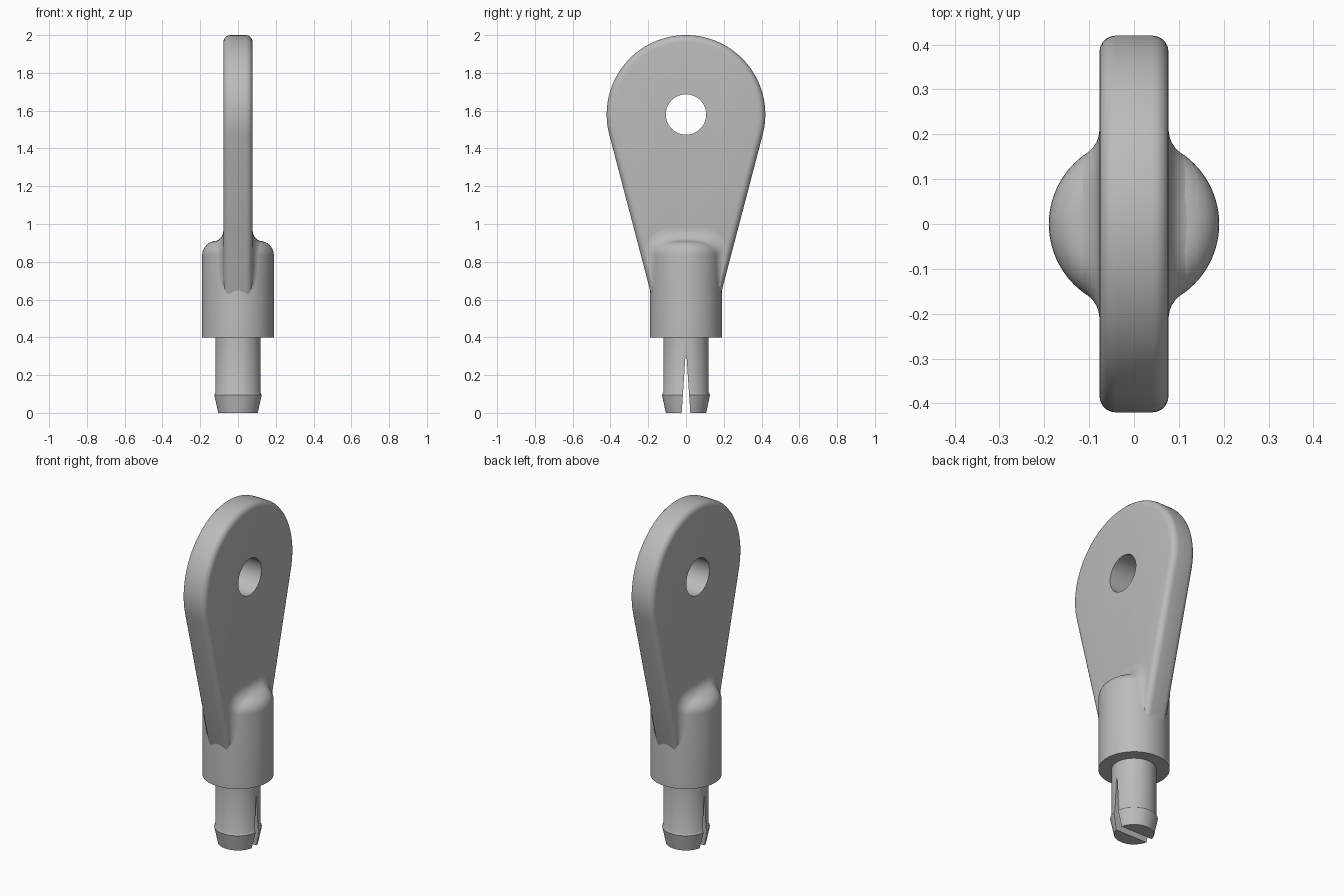
import bpy, bmesh
from math import sin, cos, pi, sqrt, radians

cube = bpy.data.objects.get("Cube")
if cube:
    bpy.data.objects.remove(cube, do_unlink=True)

grey = bpy.data.materials.new("plain grey")
grey.use_nodes = True
grey.diffuse_color = (0.5, 0.5, 0.5, 1)
grey.node_tree.nodes["Principled BSDF"].inputs["Base Color"].default_value = (0.5, 0.5, 0.5, 1)

HALF = 0.077                    # half thickness of the paddle
R_HEAD, Z_HEAD = 0.42, 1.58     # round head
R_COL, Z_COL, ROUND = 0.19, 0.91, 0.075
TAPER = radians(14.7)


def make(name, verts, faces):
    mesh = bpy.data.meshes.new(name)
    mesh.from_pydata(verts, [], faces)
    bm = bmesh.new()
    bm.from_mesh(mesh)
    bmesh.ops.remove_doubles(bm, verts=bm.verts, dist=1e-5)
    bmesh.ops.recalc_face_normals(bm, faces=bm.faces)
    bm.to_mesh(mesh)
    bm.free()
    mesh.materials.append(grey)
    obj = bpy.data.objects.new(name, mesh)
    bpy.context.collection.objects.link(obj)
    return obj


def prism(name, outline, half):
    """Extrude a (y, z) outline along x."""
    n = len(outline)
    verts = [(x, y, z) for x in (-half, half) for y, z in outline]
    faces = [tuple(range(n)), tuple(range(n, 2 * n))]
    faces += [(i, (i + 1) % n, n + (i + 1) % n, n + i) for i in range(n)]
    return make(name, verts, faces)


def lathe(name, profile, n=64):
    """Spin an (r, z) profile about z, with flat end caps."""
    verts = [(r * cos(2 * pi * i / n), r * sin(2 * pi * i / n), z)
             for r, z in profile for i in range(n)]
    faces = [(k * n + i, k * n + (i + 1) % n, (k + 1) * n + (i + 1) % n, (k + 1) * n + i)
             for k in range(len(profile) - 1) for i in range(n)]
    last = (len(profile) - 1) * n
    faces += [tuple(range(n)), tuple(range(last, last + n))]
    return make(name, verts, faces)


def cut(obj, cutter):
    mod = obj.modifiers.new("cut", 'BOOLEAN')
    mod.operation = 'DIFFERENCE'
    mod.solver = 'EXACT'
    mod.object = cutter
    cutter.hide_render = True
    cutter.hide_set(True)


def smooth(obj, angle=35):
    bpy.ops.object.select_all(action='DESELECT')
    obj.select_set(True)
    bpy.context.view_layer.objects.active = obj
    bpy.ops.object.shade_smooth_by_angle(angle=radians(angle))


def apply_all(obj):
    bpy.ops.object.select_all(action='DESELECT')
    obj.select_set(True)
    bpy.context.view_layer.objects.active = obj
    for mod in list(obj.modifiers):
        bpy.ops.object.modifier_apply(modifier=mod.name)


def paddle_width(z):
    """Half width of the tapering part of the paddle."""
    return R_HEAD / cos(TAPER) - (Z_HEAD - z) * sin(TAPER) / cos(TAPER)


# Paddle: round head with tangent sides running down into the collar
steps = 64
outline = []
for i in range(steps + 1):
    a = -TAPER + (pi + 2 * TAPER) * i / steps
    outline.append((R_HEAD * cos(a), Z_HEAD + R_HEAD * sin(a)))
foot = paddle_width(0.5)
outline += [(-foot, 0.5), (foot, 0.5)]
paddle = prism("paddle", outline, HALF)
bevel = paddle.modifiers.new("rounded rim", 'BEVEL')
bevel.width, bevel.segments = 0.036, 5
bevel.limit_method, bevel.angle_limit = 'ANGLE', radians(40)
hole = prism("hole_cutter", [(0.107 * cos(2 * pi * i / 48), Z_HEAD + 0.107 * sin(2 * pi * i / 48))
                             for i in range(48)], 0.3)
cut(paddle, hole)
apply_all(paddle)
smooth(paddle)

# Collar with rounded shoulder
arc = [(R_COL - ROUND + ROUND * cos(i * pi / 16), Z_COL - ROUND + ROUND * sin(i * pi / 16))
       for i in range(9)]
collar = lathe("collar", [(R_COL, 0.4)] + arc)
smooth(collar)


# Fillets blending the collar into both paddle faces
def shoulder(r):
    over = max(0, r - (R_COL - ROUND))
    return Z_COL - ROUND + sqrt(max(0, ROUND ** 2 - over ** 2))


def section(x, u):
    """Upper collar contour in the plane at x; u runs from side (0) to middle (1)."""
    r = x + (R_COL - x) * cos(u * pi / 2)
    return sqrt(max(0, r * r - x * x)), shoulder(r)


def fillet(name, side):
    rows, n = [], 24
    stations = [(0, 0.6 + 0.02 * k) for k in range(12)] + [(i / n, None) for i in range(n + 1)]
    for u, low in stations:
        by, bz = section(HALF, u)
        if low:
            bz, ny, nz = low, 1, 0
        else:
            (y0, z0), (y1, z1) = section(HALF, max(0, u - 0.02)), section(HALF, min(1, u + 0.02))
            ny, nz = z1 - z0, y0 - y1
            size = sqrt(ny * ny + nz * nz)
            ny, nz = ny / size, nz / size
        d = 0.035 + 0.03 * nz
        cy, cz = section(HALF + d, u)
        if low:
            cz = low
        ay, az = by + d * ny, bz + d * nz
        ay = min(ay, paddle_width(az) - 0.02)
        row = []
        for k in range(9):
            t = k / 8
            p, q, s = (1 - t) ** 2, 2 * t * (1 - t), t * t
            row.append((side * (HALF + s * d), p * ay + q * by + s * cy, p * az + q * bz + s * cz))
        rows.append(row)
    rows += [[(x, -y, z) for x, y, z in row] for row in reversed(rows[:-1])]
    faces = [(j * 9 + k, j * 9 + k + 1, (j + 1) * 9 + k + 1, (j + 1) * 9 + k)
             for j in range(len(rows) - 1) for k in range(8)]
    obj = make(name, [p for row in rows for p in row], faces)
    # Open strip: turn it to face away from the paddle
    if sum(f.normal.x * f.area for f in obj.data.polygons) * side < 0:
        obj.data.flip_normals()
    smooth(obj, 60)


fillet("left_fillet", 1)
fillet("right_fillet", -1)

# Pin with barbed tip and tapering slot
pin = lathe("pin", [(0.107, 0), (0.127, 0.095), (0.12, 0.11), (0.12, 0.41)])
slot = prism("slot_cutter", [(-0.024, -0.02), (0.024, -0.02), (0.003, 0.3), (-0.003, 0.3)], 0.3)
cut(pin, slot)
apply_all(pin)
smooth(pin, 25)

for helper in (hole, slot):
    bpy.data.objects.remove(helper, do_unlink=True)
